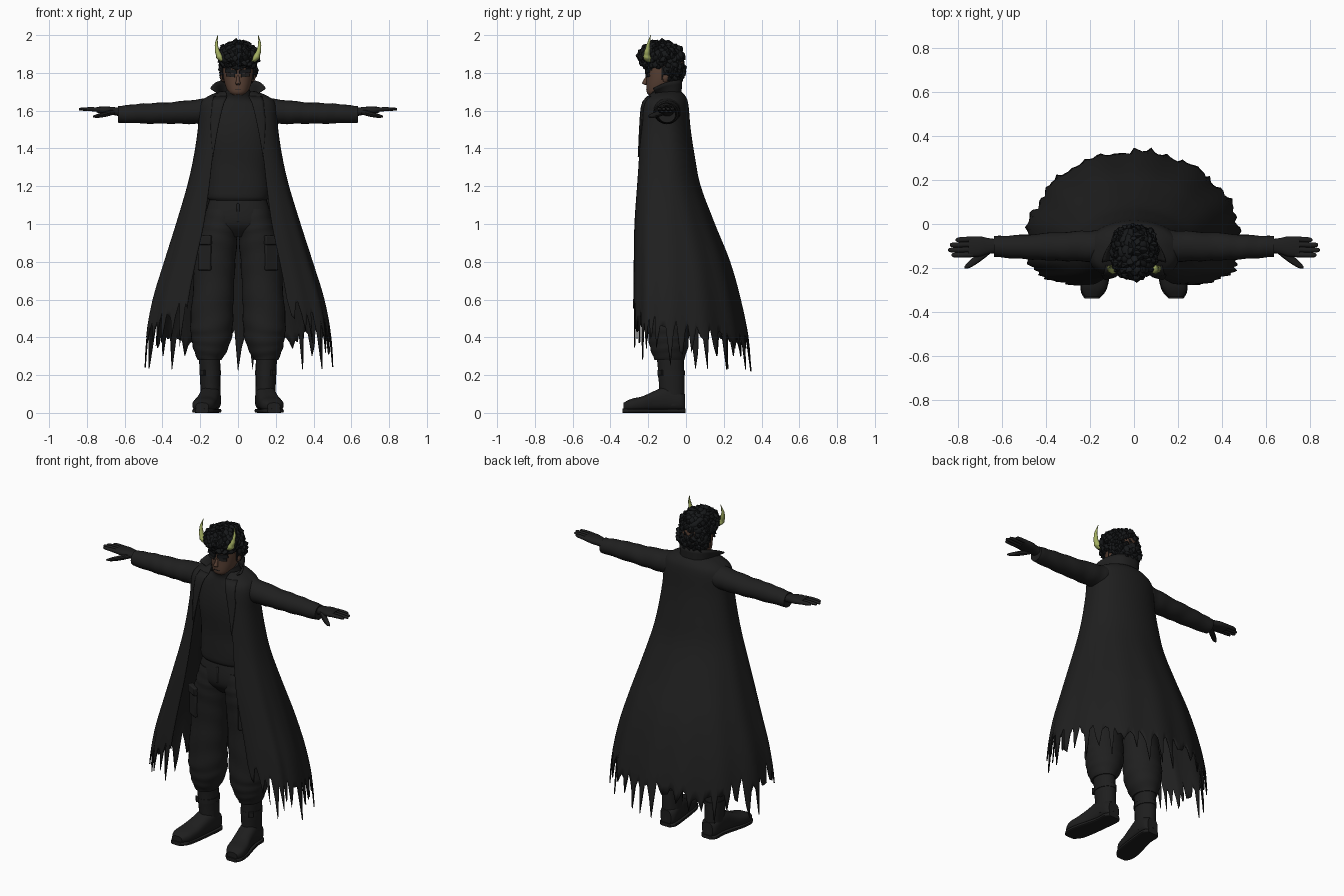
import bpy, bmesh, math, random
from mathutils import Vector, Matrix

random.seed(4)
if "Cube" in bpy.data.objects:
    bpy.data.objects.remove(bpy.data.objects["Cube"])


def material(name, r, g, b):
    mat = bpy.data.materials.new(name)
    mat.use_nodes = True
    mat.diffuse_color = (r, g, b, 1)
    mat.node_tree.nodes["Principled BSDF"].inputs["Base Color"].default_value = (r, g, b, 1)
    return mat


CLOTH = material("black cloth", .0138, .0138, .0138)
LEATHER = material("black leather", .013, .013, .013)
HAIR = material("black hair", .008, .009, .01)
SKIN = material("brown skin", .095, .05, .033)
HORN = material("yellow green horn", .37, .43, .12)
SIDES = (("left", 1), ("right", -1))
parts = []


def finish(name, bm, mat):
    bmesh.ops.recalc_face_normals(bm, faces=bm.faces)
    mesh = bpy.data.meshes.new(name)
    bm.to_mesh(mesh)
    bm.free()
    mesh.materials.append(mat)
    obj = bpy.data.objects.new(name, mesh)
    bpy.context.collection.objects.link(obj)
    parts.append(obj)
    return obj


def loft(name, rings, mat, closed=True):
    bm = bmesh.new()
    rows = [[bm.verts.new(p) for p in ring] for ring in rings]
    for a, b in zip(rows, rows[1:]):
        n = len(a)
        for i in range(n if closed else n - 1):
            j = (i + 1) % n
            bm.faces.new((a[i], a[j], b[j], b[i]))
    if closed:
        bm.faces.new(rows[0])
        bm.faces.new(rows[-1])
    return finish(name, bm, mat)


def spline(rows, steps):
    out = []
    for i in range(len(rows) - 1):
        quad = [rows[max(0, min(len(rows) - 1, i + k))] for k in (-1, 0, 1, 2)]
        for s in range(steps):
            t = s / steps
            out.append([b + .5 * t * (c - a + t * (2 * a - 5 * b + 4 * c - d + t * (3 * (b - c) + d - a)))
                        for a, b, c, d in zip(*quad)])
    return out + [list(rows[-1])]


def power(v, p):
    return math.copysign(abs(v) ** p, v)


def tube(name, sections, mat, axis="Z", side=1, sides=24, square=1, fold=0, steps=4):
    """Sections hold centre x, y, z and the two radii across the axis."""
    rings = []
    for k, (x, y, z, ra, rb) in enumerate(spline(sections, steps)):
        ring = []
        for i in range(sides):
            t = math.tau * i / sides
            f = 1 + fold * math.sin(k * 1.3 + 2 * math.sin(t + k * .2))
            u = max(ra, .001) * f * power(math.cos(t), square)
            v = max(rb, .001) * f * power(math.sin(t), square)
            dx, dy, dz = {"X": (0, u, v), "Y": (u, 0, v), "Z": (u, v, 0)}[axis]
            ring.append((side * (x + dx), y + dy, z + dz))
        rings.append(ring)
    return loft(name, rings, mat)


def box(name, centre, size, mat, turn=0, tilt=0, bevel=.006):
    bm = bmesh.new()
    bmesh.ops.create_cube(bm, size=1)
    spin = Matrix.Rotation(turn, 4, "Z") @ Matrix.Rotation(tilt, 4, "Y")
    bm.transform(Matrix.Translation(centre) @ spin @ Matrix.Diagonal((*size, 1)))
    obj = finish(name, bm, mat)
    if bevel:
        mod = obj.modifiers.new("soft edge", "BEVEL")
        mod.width, mod.segments = bevel, 2
    return obj


# Coat profile: height, half width, front, back, middle depth, half opening
LEVELS = spline([
    (1.70, .09, -.17, -.03, -.1, .065), (1.675, .155, -.2, -.005, -.1, .06),
    (1.63, .2, -.23, .01, -.1, .08), (1.5, .21, -.245, .022, -.1, .11),
    (1.35, .233, -.255, .045, -.1, .135), (1.2, .267, -.265, .075, -.1, .152),
    (1.0, .327, -.278, .15, -.095, .18), (.8, .39, -.283, .23, -.09, .222),
    (.6, .45, -.286, .285, -.09, .26), (.4, .485, -.288, .325, -.09, .28),
    (.2, .495, -.288, .345, -.09, .285)], 5)
FRONT, BACK = .62, 1


def level(z):
    for a, b in zip(LEVELS, LEVELS[1:]):
        if z >= b[0]:
            t = (z - a[0]) / (b[0] - a[0])
            return [p + t * (q - p) for p, q in zip(a, b)][1:]
    return LEVELS[-1][1:]


def coat_point(u, z):
    w, yf, yb, yc, opening = level(z)
    a = u * (math.pi - math.asin((opening / w) ** (1 / FRONT)))
    p = BACK if math.cos(a) > 0 else FRONT
    depth = yb - yc if math.cos(a) > 0 else yc - yf
    ripple = 1 + .016 * max(0, 1.3 - z) * math.sin(a * 13)
    return (w * ripple * power(math.sin(a), p), yc + depth * ripple * power(math.cos(a), p), z)


def coat_front(x, z):
    w, yf, yb, yc, opening = level(z)
    s = min(1, x / w) ** (1 / FRONT)
    return yc - (yc - yf) * math.sqrt(1 - s * s) ** FRONT


# Coat with a torn hem, cut higher towards the front
COLUMNS = 140
ends = []
for i in range(COLUMNS + 1):
    f = abs(2 * i / COLUMNS - 1)
    notch = .4 + .17 * f * f + random.uniform(-.04, .06)
    tip = random.choice((.23, .3, .34, .38)) + .13 * f ** 4
    ends.append((notch, (notch + tip) / 2 + .03, tip, (notch + tip) / 2)[i % 4])
ends[COLUMNS // 2] = .22
HEM = .68
heights = [row[0] for row in LEVELS if row[0] > HEM + .02]
rings = []
for z in heights:
    rings.append([coat_point(2 * i / COLUMNS - 1, z) for i in range(COLUMNS + 1)])
for k in range(7):
    rings.append([coat_point(2 * i / COLUMNS - 1, HEM + (e - HEM) * k / 6) for i, e in enumerate(ends)])
coat = loft("long_coat", rings, CLOTH, closed=False)

# Standing collar, flared into points towards the front
rings = []
for k in range(5):
    t = k / 4
    ring = []
    for i in range(41):
        u = i / 20 - 1
        f = u ** 4
        a = u * 2.35
        w = .088 + t * (.002 + .1 * f)
        ring.append((w * power(math.sin(a), .8), -.1 + (.072 + .04 * t * f) * math.cos(a) + .005 * t,
                     1.668 + t * (.094 - .045 * f)))
    rings.append(ring)
collar = loft("coat_collar", rings, CLOTH, closed=False)

# Lapels laid over the coat front
lapels = []
for label, s in SIDES:
    rings = []
    for k in range(12):
        z = 1.675 - .32 * k / 11
        inner = level(z)[-1] - .003
        outer = inner + .07 * (1 - k / 11) * (1 if k < 4 else 1.15)
        xs = [inner + (outer - inner) * j / 5 for j in range(6)]
        rings.append([(s * x, coat_front(x, z) - .006, z) for x in xs])
    lapels.append(loft(label + "_lapel", rings, CLOTH, closed=False))
for obj in [coat, collar] + lapels:
    mod = obj.modifiers.new("cloth thickness", "SOLIDIFY")
    mod.thickness, mod.offset = .006, 0

# Shirt with a high neck, and hips
tube("shirt", [(0, -.1, 1.125, .15, .098), (0, -.1, 1.16, .165, .108), (0, -.1, 1.3, .16, .105),
               (0, -.105, 1.48, .172, .108), (0, -.1, 1.61, .15, .092), (0, -.103, 1.66, .085, .078),
               (0, -.115, 1.7, .067, .08), (0, -.115, 1.712, .062, .075)],
     CLOTH, square=.85, fold=.008, sides=32)
tube("trouser_hips", [(0, -.1, 1.15, .145, .09), (0, -.1, 1.06, .172, .106),
                      (0, -.1, .99, .18, .1), (0, -.1, .93, .13, .05)], CLOTH, square=.85, sides=32)
box("trouser_fly", (0, -.204, 1.06), (.014, .01, .1), CLOTH)

# Head
tube("head", [(0, -.168, 1.684, .03, .03), (0, -.152, 1.698, .05, .056), (0, -.13, 1.73, .066, .08),
              (0, -.117, 1.77, .076, .092), (0, -.112, 1.82, .08, .098), (0, -.11, 1.88, .076, .095),
              (0, -.11, 1.93, .045, .06)], SKIN, square=.9, sides=32)
tube("nose", [(0, -.2, 1.785, .007, .01), (0, -.212, 1.762, .009, .013), (0, -.219, 1.745, .013, .013),
              (0, -.207, 1.735, .008, .006)], SKIN, sides=12)
box("mouth", (0, -.207, 1.714), (.034, .008, .004), LEATHER, bevel=0)

# Hair: a crown and a nape, both covered with curls
bm = bmesh.new()
masses = [(Vector((0, -.133, 1.885)), Vector((.094, .108, .072)), 190),
          (Vector((0, -.075, 1.815)), Vector((.088, .056, .075)), 130)]
for centre, radii, count in masses:
    core = Matrix.Translation(centre) @ Matrix.Diagonal((*radii, 1))
    bmesh.ops.create_uvsphere(bm, u_segments=20, v_segments=12, radius=1, matrix=core)
    for i in range(count):
        h = 1 - 2 * (i + .5) / count
        r, a = math.sqrt(1 - h * h), i * 2.39996
        p = centre + Vector((r * math.cos(a), r * math.sin(a), h)) * radii
        if p.y < -.13 and p.z < 1.828 or p.z < 1.74:
            continue
        spin = Matrix.Rotation(random.uniform(0, math.tau), 4, Vector((random.random(), random.random(), 1)))
        size = random.uniform(.85, 1.35)
        curl = Matrix.Translation(p) @ spin @ Matrix.Diagonal((.024 * size, .015 * size, .018 * size, 1))
        bmesh.ops.create_icosphere(bm, subdivisions=1, radius=1, matrix=curl)
finish("curly_hair", bm, HAIR)

for label, s in SIDES:
    # Face details and horns
    box(label + "_brow", (s * .037, -.204, 1.808), (.064, .009, .02), HAIR, turn=s * .3, tilt=-s * .15, bevel=0)
    box(label + "_eye", (s * .038, -.203, 1.787), (.046, .009, .016), LEATHER, turn=s * .3, tilt=-s * .1, bevel=0)
    box(label + "_sideburn", (s * .079, -.11, 1.8), (.009, .04, .07), HAIR, bevel=.003)
    tube(label + "_ear", [(.078, -.11, 1.755, .008, .011), (.083, -.108, 1.772, .009, .016),
                          (.083, -.106, 1.79, .008, .014)], SKIN, side=s, sides=12)
    tube(label + "_horn", [(.076, -.195, 1.858, .014, .014), (.09, -.205, 1.874, .021, .02),
                           (.102, -.207, 1.898, .016, .017), (.112, -.203, 1.928, .011, .013),
                           (.114, -.197, 1.96, .007, .008), (.107, -.187, 2.0, .001, .001)],
         HORN, side=s, sides=12, fold=.07)

    # Sleeve, cuff and hand
    tube(label + "_sleeve", [(.12, -.095, 1.605, .07, .064), (.2, -.1, 1.596, .07, .066),
                             (.35, -.102, 1.588, .064, .057), (.5, -.104, 1.585, .055, .053),
                             (.635, -.102, 1.58, .047, .044)], CLOTH, "X", s, fold=.028, steps=7)
    tube(label + "_palm", [(.61, -.1, 1.59, .03, .024), (.66, -.1, 1.598, .036, .021),
                           (.7, -.102, 1.602, .046, .02), (.75, -.104, 1.605, .046, .015)],
         LEATHER, "X", s, sides=16, square=.8)
    for k, finger in enumerate(("little", "ring", "middle", "index")):
        y = -.069 - .023 * k
        reach = (.81, .835, .843, .828)[k]
        tube(f"{label}_{finger}_finger", [(.73, y, 1.605, .0125, .012), (.78, y - .002, 1.608, .012, .011),
                                          (reach - .01, y - .003, 1.608, .01, .008),
                                          (reach, y - .003, 1.607, .003, .003)], LEATHER, "X", s, sides=10)
    tube(label + "_thumb", [(.655, -.115, 1.595, .022, .016), (.7, -.15, 1.582, .022, .015),
                            (.745, -.182, 1.572, .017, .011), (.768, -.196, 1.569, .005, .004)],
         LEATHER, "X", s, sides=10)

    # Baggy trouser leg with a cargo pocket
    tube(label + "_trouser_leg", [(.085, -.1, 1.08, .08, .096), (.094, -.1, 1.0, .094, .107),
                                  (.106, -.1, .92, .102, .107),
                                  (.122, -.1, .78, .107, .1), (.133, -.1, .6, .11, .1),
                                  (.14, -.095, .47, .113, .108), (.14, -.092, .4, .107, .108),
                                  (.145, -.09, .335, .09, .098), (.15, -.088, .28, .063, .078)],
         CLOTH, side=s, fold=.02, steps=5, sides=32)
    turn = s * .5
    box(label + "_cargo_pocket", (s * .174, -.18, .84), (.075, .03, .17), CLOTH, turn)
    box(label + "_pocket_flap", (s * .177, -.185, .915), (.083, .032, .05), CLOTH, turn)

    # Boot
    tube(label + "_boot_shaft", [(.145, -.07, .04, .052, .065), (.146, -.075, .14, .053, .068),
                                 (.149, -.08, .24, .055, .07), (.15, -.085, .33, .057, .072)],
         LEATHER, side=s, fold=.012)
    tube(label + "_boot_foot", [(.143, -.006, .055, .035, .045), (.143, -.03, .062, .052, .052),
                                (.147, -.1, .075, .055, .066), (.158, -.17, .062, .056, .053),
                                (.172, -.23, .048, .061, .04), (.183, -.29, .041, .058, .033),
                                (.19, -.33, .033, .034, .021)], LEATHER, "Y", s, square=.75)
    tube(label + "_boot_sole", [(.143, -.002, .011, .036, .011), (.143, -.03, .011, .054, .011),
                                (.147, -.1, .011, .054, .011), (.172, -.23, .011, .063, .011),
                                (.184, -.3, .011, .058, .011), (.191, -.337, .011, .034, .011)],
         LEATHER, "Y", s, square=.4)
    tube(label + "_boot_strap", [(.147, -.077, .2, .058, .073), (.147, -.077, .225, .058, .073)],
         LEATHER, side=s, steps=1)
    box(label + "_buckle", (s * .185, -.135, .213), (.03, .018, .03), LEATHER, s * .8, bevel=.003)

# Smooth shading with crisp edges kept
bpy.ops.object.select_all(action="DESELECT")
for obj in parts:
    obj.select_set(True)
bpy.context.view_layer.objects.active = parts[0]
bpy.ops.object.shade_smooth_by_angle(angle=math.radians(40))
